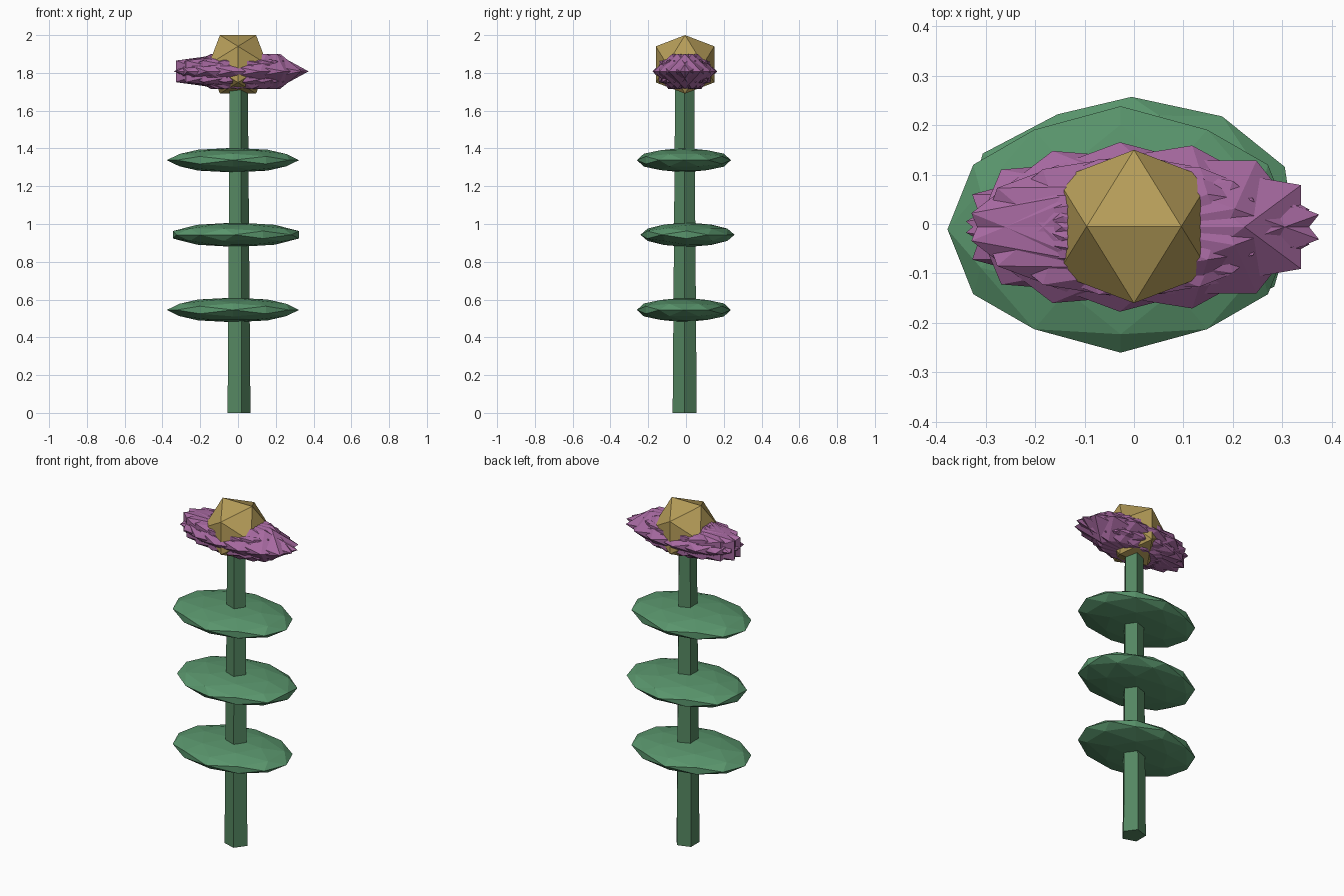
import bpy, bmesh
from math import radians, pi, cos, sin, atan
from mathutils import Matrix, Vector

if "Cube" in bpy.data.objects:
    bpy.data.objects.remove(bpy.data.objects["Cube"])


def material(name, rgb):
    m = bpy.data.materials.new(name)
    m.diffuse_color = (*rgb, 1)
    m.use_nodes = True
    m.node_tree.nodes["Principled BSDF"].inputs["Base Color"].default_value = m.diffuse_color
    return m


STEM = material("stem_green", (0.09, 0.24, 0.12))
LEAF = material("leaf_green", (0.10, 0.30, 0.15))
PETAL = material("petal_purple", (0.38, 0.14, 0.35))
CORE = material("core_gold", (0.47, 0.34, 0.10))

# Turns the icosahedron so that an edge lies on top, running along x
EDGE_UP = Matrix.Rotation(-atan(2) / 2, 4, 'Y')


def finish(bm, name, mat):
    bmesh.ops.recalc_face_normals(bm, faces=bm.faces)
    me = bpy.data.meshes.new(name)
    bm.to_mesh(me)
    bm.free()
    me.materials.append(mat)
    ob = bpy.data.objects.new(name, me)
    bpy.context.collection.objects.link(ob)
    return ob


def ico(name, mat, centre, radii, spin=0.0, detail=1):
    """Faceted ball: spun about z first, then stretched and placed."""
    bm = bmesh.new()
    bmesh.ops.create_icosphere(
        bm, subdivisions=detail, radius=1,
        matrix=Matrix.Translation(Vector(centre)) @ Matrix.Diagonal((*radii, 1))
        @ Matrix.Rotation(spin, 4, 'Z') @ EDGE_UP)
    return finish(bm, name, mat)


# Tapered five-sided stem
bm = bmesh.new()
height = 1.75
bmesh.ops.create_cone(
    bm, cap_ends=True, segments=5, radius1=0.067, radius2=0.053, depth=height,
    matrix=Matrix.Translation((-0.001, -0.007, height / 2)) @ Matrix.Rotation(-pi / 2, 4, 'Z'))
finish(bm, "stem", STEM)

# Three flat leaf discs, the middle one turned
for i, (x, y, z, spin) in enumerate([(-0.027, -0.011, 0.545, 0),
                                     (-0.011, 0.008, 0.943, 1.0),
                                     (-0.027, -0.011, 1.338, 0)]):
    ico(f"leaf_{i + 1}", LEAF, (x, y, z), (0.35, 0.249, 0.065), spin, detail=2)

# Ring of overlapping petals, each turned by half its ring angle
COUNT = 9
for i in range(COUNT):
    a = 2 * pi * i / COUNT
    ico(f"petal_{i + 1}", PETAL,
        (0.001 + 0.038 * cos(a), -0.006 + 0.012 * sin(a), 1.808),
        (0.351, 0.161, 0.109), a / 2)

# Flower core
ico("flower_core", CORE, (0, -0.005, 1.845), (0.182, 0.182, 0.182))
